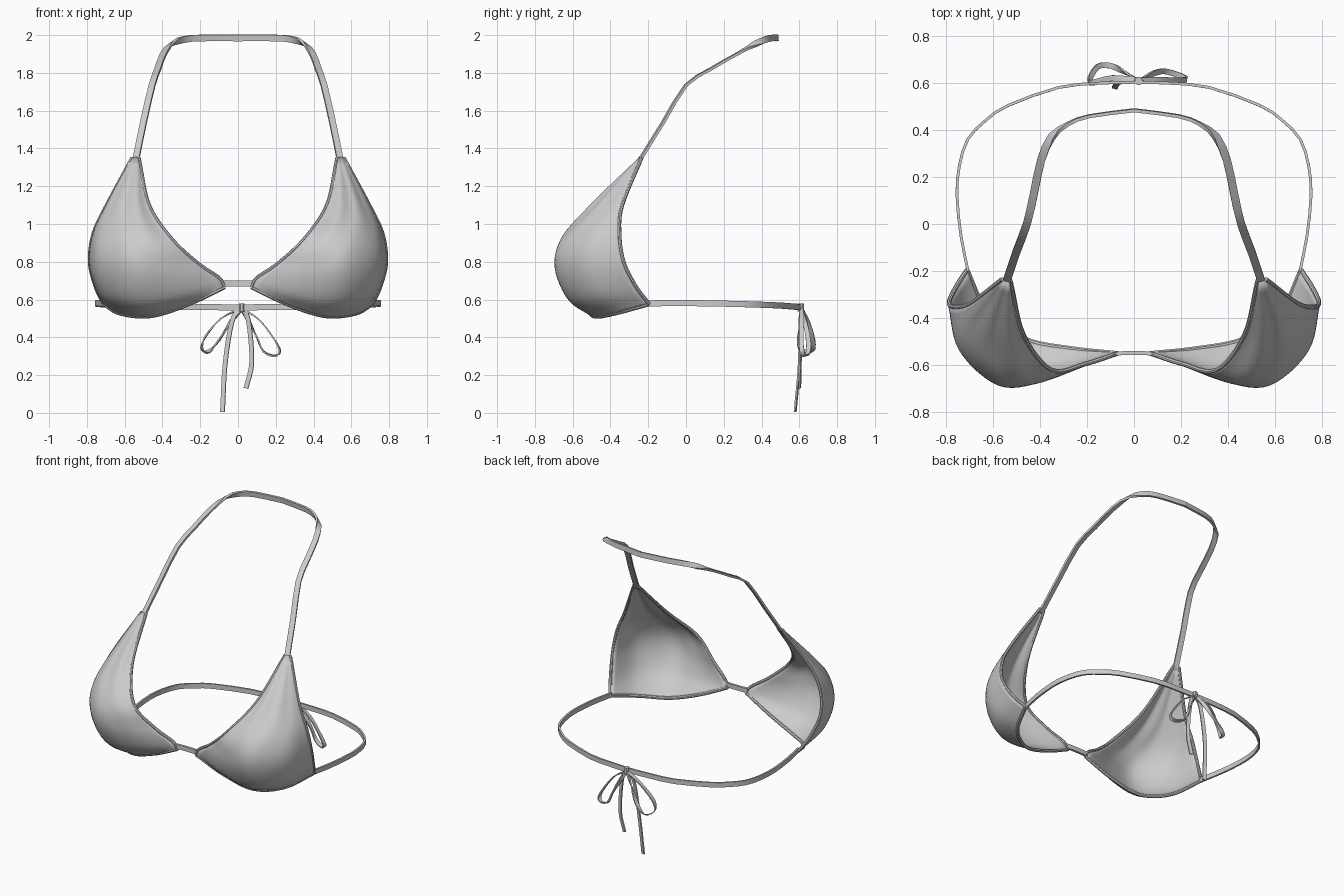
import bpy, math
from mathutils import Vector as V

if "Cube" in bpy.data.objects:
    bpy.data.objects.remove(bpy.data.objects["Cube"])


def spline(pts, n):
    """Catmull-Rom through the points, n steps per span."""
    p = [V(q) for q in pts]
    p = [p[0] * 2 - p[1]] + p + [p[-1] * 2 - p[-2]]
    out = []
    for i in range(1, len(p) - 2):
        a, b, c, d = p[i - 1:i + 3]
        for k in range(n):
            t = k / n
            out.append(0.5 * (2 * b + (c - a) * t + (2 * a - 5 * b + 4 * c - d) * t * t
                              + (3 * b - a - 3 * c + d) * t ** 3))
    return out + [p[-2]]


def make(name, verts, faces, mirror=True, thick=0, angle=40):
    me = bpy.data.meshes.new(name)
    me.from_pydata([tuple(v) for v in verts], [], faces)
    ob = bpy.data.objects.new(name, me)
    bpy.context.collection.objects.link(ob)
    bpy.ops.object.select_all(action='DESELECT')
    ob.select_set(True)
    bpy.context.view_layer.objects.active = ob
    bpy.ops.object.shade_smooth_by_angle(angle=math.radians(angle))
    if thick:
        s = ob.modifiers.new("cloth", 'SOLIDIFY')
        s.thickness, s.offset = thick, 0
    if mirror:
        ob.modifiers.new("mirror", 'MIRROR')
    return ob


def sweep(name, path, normal, width, thick, mirror=True, sides=4):
    """Sweep a flat strip (4 sides) or round cord along a path; normal(p) is the flat side."""
    verts, faces, m = [], [], sides
    for i, p in enumerate(path):
        t = (path[min(i + 1, len(path) - 1)] - path[max(i - 1, 0)]).normalized()
        w = t.cross(V(normal(p))).normalized()
        n = w.cross(t)
        r = math.sqrt(2) / 2 if m == 4 else 0.5
        for k in range(m):
            a = 2 * math.pi * (k + 0.5) / m
            verts.append(p + w * width * r * math.cos(a) + n * thick * r * math.sin(a))
    for i in range(len(path) - 1):
        for k in range(m):
            a, b = i * m + k, i * m + (k + 1) % m
            faces.append((a, b, b + m, a + m))
    if abs(path[0].x) > 1e-5 or not mirror:
        faces.append(tuple(range(m))[::-1])
    if abs(path[-1].x) > 1e-5 or not mirror:
        faces.append(tuple(range(len(verts) - m, len(verts))))
    return make(name, verts, faces, mirror)


# Cup: rows from the apex to the bottom hem, each from inner to outer edge
rows = [
    [(.525, -.24, 1.35), (.534, -.243, 1.35), (.543, -.243, 1.35), (.552, -.24, 1.35), (.56, -.235, 1.35)],
    [(.47, -.47, 1.10), (.535, -.505, 1.09), (.61, -.475, 1.09), (.665, -.42, 1.09), (.695, -.337, 1.10)],
    [(.35, -.62, .92), (.47, -.66, .91), (.60, -.635, .92), (.725, -.51, .93), (.765, -.352, .95)],
    [(.21, -.595, .79), (.39, -.665, .77), (.57, -.68, .77), (.735, -.535, .78), (.785, -.33, .80)],
    [(.10, -.56, .715), (.32, -.61, .635), (.54, -.61, .60), (.70, -.48, .625), (.755, -.265, .67)],
    [(.07, -.55, .665), (.26, -.53, .575), (.46, -.49, .512), (.62, -.38, .525), (.71, -.195, .575)],
]
fine = [spline(r, 6) for r in rows]
cols = [spline(c, 6) for c in zip(*fine)]
nc, nr = len(cols), len(cols[0])
# Soft gathers that fade out below the apex
for i, col in enumerate(cols):
    for j, p in enumerate(col):
        t = j / (nr - 1)
        p.y += 0.006 * math.sin(i / (nc - 1) * math.pi * 6) * math.sin(math.pi * min(1, t / 0.45))
make("cup", [p for c in cols for p in c],
     [(i * nr + j, i * nr + j + 1, (i + 1) * nr + j + 1, (i + 1) * nr + j)
      for i in range(nc - 1) for j in range(nr - 1)], thick=0.012, angle=60)

# Rolled hems along the three cup edges
hem_normal = lambda p: (p.x - .45, p.y + .2, 0.1)
sweep("inner_hem", cols[0], hem_normal, .02, .02, sides=8)
sweep("outer_hem", cols[-1], hem_normal, .02, .02, sides=8)
sweep("bottom_hem", [c[-1] for c in cols], lambda p: (0, 0, 1), .022, .022, sides=8)


# Neck strap, turning from lying on the shoulder to standing behind the neck
def neck_normal(p):
    k = min(1, max(0, (p.y - .27) / .18))
    return V((.2, -.7, .7)).lerp(V((0, 1, .1)), k)


neck = [(.543, -.25, 1.33), (.50, -.12, 1.54), (.455, 0, 1.735), (.425, .13, 1.82), (.395, .27, 1.90),
        (.35, .37, 1.955), (.28, .425, 1.978), (.19, .458, 1.985), (0, .483, 1.985)]
sweep("neck_strap", spline(neck, 2), neck_normal, .034, .014)

# Back band and the bridge between the cups
band = [(.705, -.20, .58), (.735, -.05, .581), (.752, .12, .58), (.742, .247, .577), (.706, .36, .574),
        (.63, .44, .571), (.536, .503, .568), (.32, .58, .562), (.15, .598, .56), (0, .602, .558)]
sweep("back_band", spline(band, 2), lambda p: (p.x, p.y, 0), .032, .012)
sweep("centre_bridge", [V((.08, -.552, .685)), V((.04, -.548, .685)), V((0, -.548, .685))],
      lambda p: (0, -1, 0), .03, .016)

# Bow at the back: two loops, two tails and the knot
knot = (.02, .61, .555)
loops = {
    "bow_loop_left": [knot, (-.09, .62, .50), (-.175, .60, .40), (-.19, .61, .335), (-.155, .668, .325),
                      (-.10, .672, .385), (-.04, .645, .48), knot],
    "bow_loop_right": [knot, (.115, .612, .49), (.195, .61, .385), (.222, .615, .325), (.195, .63, .302),
                       (.135, .648, .325), (.10, .645, .40), (.06, .63, .48), knot],
}
for name, pts in loops.items():
    c = sum((V(p) for p in pts), V()) / len(pts)
    sweep(name, spline(pts, 3), lambda p, c=c: ((p - c).x, 0, (p - c).z), .024, .008, mirror=False)
tails = {
    "bow_tail_long": [knot, (-.03, .603, .49), (-.068, .60, .26), (-.082, .578, .005)],
    "bow_tail_short": [knot, (.055, .608, .49), (.073, .605, .27), (.042, .602, .13)],
}
for name, pts in tails.items():
    sweep(name, spline(pts, 4), lambda p: (.3, 1, 0), .024, .009, mirror=False)
sweep("bow_knot", [V((.02, .607, z)) for z in (.537, .547, .568, .578)],
      lambda p: (0, 1, 0), .034, .036, mirror=False, sides=8)
